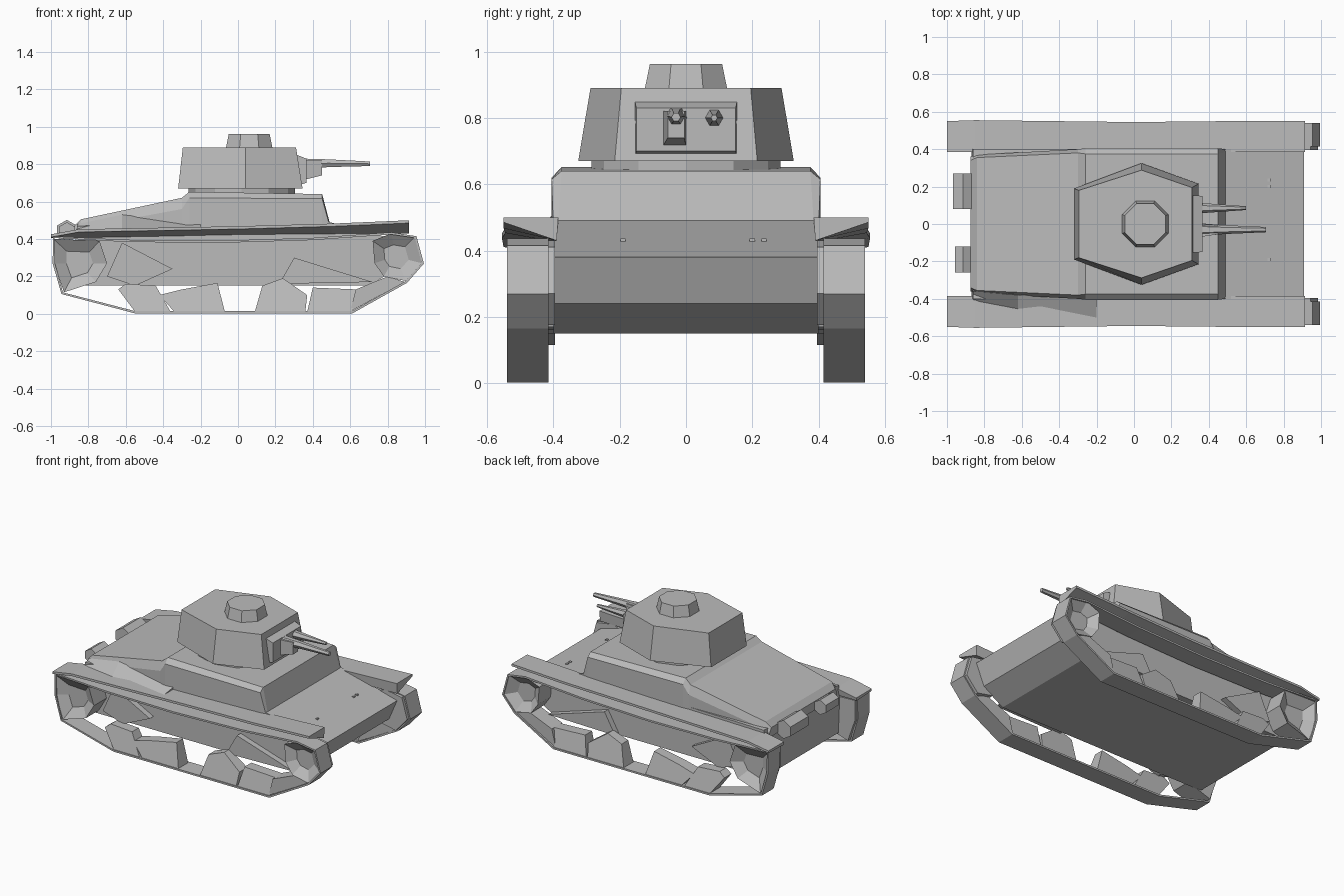
import bpy, bmesh, math

grey = bpy.data.materials.new("plain_grey")
grey.diffuse_color = (0.5, 0.5, 0.5, 1)


def finish(name, bm, mirror=False, thick=0):
    bmesh.ops.recalc_face_normals(bm, faces=bm.faces)
    me = bpy.data.meshes.new(name)
    bm.to_mesh(me)
    bm.free()
    me.materials.append(grey)
    ob = bpy.data.objects.new(name, me)
    bpy.context.collection.objects.link(ob)
    if thick:
        s = ob.modifiers.new("thickness", 'SOLIDIFY')
        s.thickness, s.offset = thick, 0
    if mirror:
        m = ob.modifiers.new("mirror", 'MIRROR')
        m.use_axis = (False, True, False)
    return ob


def loft(name, rings, mirror=False, caps=True, thick=0):
    """Skin a row of closed rings that have equal point counts."""
    bm = bmesh.new()
    vs = [[bm.verts.new(p) for p in r] for r in rings]
    n = len(vs[0])
    for a, b in zip(vs, vs[1:]):
        for i in range(n):
            j = (i + 1) % n
            bm.faces.new((a[i], a[j], b[j], b[i]))
    if caps:
        bm.faces.new(vs[0])
        bm.faces.new(vs[-1])
    return finish(name, bm, mirror, thick)


def prism(name, profile, y0, y1, mirror=False, **kw):
    """Extrude an x-z side profile across y."""
    return loft(name, [[(x, y, z) for x, z in profile] for y in (y0, y1)], mirror, **kw)


def circle(n, r, cx, cy, turn=0):
    return [(cx + r * math.cos(turn + 2 * math.pi * i / n),
             cy + r * math.sin(turn + 2 * math.pi * i / n)) for i in range(n)]


# Lower hull: flat belly, sloped nose, upright tail
prism("lower_hull", [(-0.86, 0.47), (-0.87, 0.40), (-0.86, 0.15), (0.70, 0.15),
                     (0.85, 0.24), (0.91, 0.38), (0.49, 0.49)], -0.4, 0.4)

# Upper hull: cross-sections from the sloped engine deck to the front plate
sections = [(-0.875, 0.36, 0.44, 0.34, 0.47), (-0.84, 0.37, 0.46, 0.355, 0.505),
            (-0.30, 0.40, 0.56, 0.38, 0.62), (-0.26, 0.405, 0.62, 0.375, 0.652),
            (0.45, 0.405, 0.615, 0.375, 0.64), (0.49, 0.40, 0.47, 0.385, 0.488)]
loft("upper_hull", [[(x, w, 0.41), (x, w, zs), (x, t, zt), (x, -t, zt), (x, -w, zs), (x, -w, 0.41)]
                    for x, w, zs, t, zt in sections])

# Turret ring, six-sided turret and eight-sided cupola
loft("turret_ring", [[(x, y, z) for x, y in circle(12, 0.285, 0.02, 0)] for z in (0.63, 0.68)])
low = [(-0.32, 0.19), (0.04, 0.325), (0.345, 0.215), (0.345, -0.215), (0.04, -0.325), (-0.32, -0.19)]
top = [(-0.295, 0.18), (0.04, 0.288), (0.31, 0.195), (0.31, -0.195), (0.04, -0.288), (-0.295, -0.18)]
loft("turret", [[(x, y, 0.67) for x, y in low], [(x, y, 0.89) for x, y in top]])
loft("cupola", [[(x, y, z) for x, y in circle(8, r, 0.06, 0, math.pi / 8)]
                for r, z in ((0.135, 0.885), (0.118, 0.962))])


# Gun mantlet and two tapered guns
def box_ring(x, y0, y1, z0, z1):
    return [(x, y0, z0), (x, y1, z0), (x, y1, z1), (x, y0, z1)]


loft("mantlet", [box_ring(0.30, -0.155, 0.155, 0.68, 0.855), box_ring(0.365, -0.15, 0.15, 0.70, 0.83)])
loft("main_gun_cradle", [box_ring(0.35, -0.07, 0.0, 0.715, 0.82), box_ring(0.45, -0.055, -0.005, 0.74, 0.82)])


def gun(name, y, stations):
    loft(name, [[(x, y + a, z + b) for a, b in circle(6, r, 0, 0)] for x, z, r in stations])


gun("main_gun", -0.03, [(0.35, 0.80, 0.034), (0.48, 0.805, 0.024), (0.705, 0.802, 0.014)])
gun("second_gun", 0.085, [(0.35, 0.80, 0.028), (0.46, 0.80, 0.02), (0.60, 0.80, 0.010)])

# Fenders: flat top, underside slanting down to the hull
fender = [(-1.0, 0.425, 0.405, 0.55), (-0.85, 0.452, 0.405, 0.555), (0.0, 0.468, 0.42, 0.545),
          (0.5, 0.482, 0.425, 0.55), (0.915, 0.50, 0.43, 0.55)]
loft("fender", [[(x, 0.385, zt), (x, w, zt), (x, w, zt - 0.015), (x, 0.39, zl)]
                for x, zt, zl, w in fender], mirror=True)

# Tracks: thin closed bands
path = [(-0.985, 0.41), (-0.985, 0.27), (-0.94, 0.11), (-0.55, 0.008), (0.61, 0.008), (0.90, 0.17),
        (0.988, 0.27), (0.95, 0.41), (0.82, 0.43), (0.40, 0.40), (-0.1, 0.385), (-0.6, 0.39)]
prism("track", path, 0.415, 0.54, mirror=True, caps=False, thick=0.012)

# Track ends around sprocket and idler, with a dished outer face
ends = {"rear_sprocket": [(-0.985, 0.40), (-0.985, 0.27), (-0.93, 0.115), (-0.76, 0.17), (-0.70, 0.27), (-0.74, 0.39)],
        "front_idler": [(0.72, 0.39), (0.73, 0.27), (0.78, 0.20), (0.90, 0.175), (0.985, 0.27), (0.945, 0.41),
                        (0.82, 0.43)]}
for name, prof in ends.items():
    cx = sum(p[0] for p in prof) / len(prof)
    cz = sum(p[1] for p in prof) / len(prof)
    loft(name, [[(cx + (x - cx) * s, y, cz + (z - cz) * s) for x, z in prof]
                for y, s in ((0.395, 1), (0.535, 1), (0.49, 0.5))], mirror=True)
prism("front_track_fill", [(0.60, 0.012), (0.89, 0.17), (0.80, 0.20), (0.63, 0.13)], 0.42, 0.53, mirror=True)

# Road wheel bogies with gaps between them
bogies = {"rear_bogie": [(-0.64, 0.13), (-0.55, 0.01), (-0.36, 0.01), (-0.44, 0.15), (-0.60, 0.16)],
          "rear_middle_bogie": [(-0.42, 0.10), (-0.34, 0.01), (-0.07, 0.01), (-0.11, 0.165), (-0.30, 0.13)],
          "front_middle_bogie": [(0.09, 0.01), (0.36, 0.01), (0.37, 0.10), (0.24, 0.19), (0.13, 0.15)],
          "front_bogie": [(0.37, 0.01), (0.61, 0.01), (0.64, 0.13), (0.40, 0.14)]}
for name, prof in bogies.items():
    loft(name, [[(x, 0.43, z) for x, z in prof],
                [(x, 0.535 - 0.25 * max(0, z - 0.01), z) for x, z in prof]], mirror=True)

# Suspension arms on the hull side
prism("rear_suspension", [(-0.62, 0.38), (-0.70, 0.20), (-0.55, 0.15), (-0.35, 0.24)], 0.39, 0.44, mirror=True)
prism("front_suspension", [(0.22, 0.16), (0.30, 0.30), (0.72, 0.17)], 0.39, 0.44, mirror=True)

# Stowage wedge on the near fender
loft("stowage_wedge", [[(-0.86, -0.36, 0.43), (-0.86, -0.42, 0.44), (-0.86, -0.36, 0.48)],
                       [(-0.62, -0.36, 0.43), (-0.62, -0.46, 0.45), (-0.62, -0.38, 0.53)],
                       [(-0.20, -0.38, 0.43), (-0.20, -0.53, 0.46), (-0.20, -0.39, 0.48)]])

# Exhaust drums on the tail
for name, y0, y1, r in (("large_exhaust", 0.08, 0.27, 0.062), ("small_exhaust", -0.26, -0.12, 0.05)):
    prism(name, circle(6, r, -0.915, 0.44, math.pi / 6), y0, y1)

# Small hooks on the front deck
for i, y in enumerate((0.235, 0.20, -0.19)):
    loft("deck_hook_%d" % (i + 1), [box_ring(x, y - 0.008, y + 0.008, 0.42, 0.436) for x in (0.715, 0.73)])
